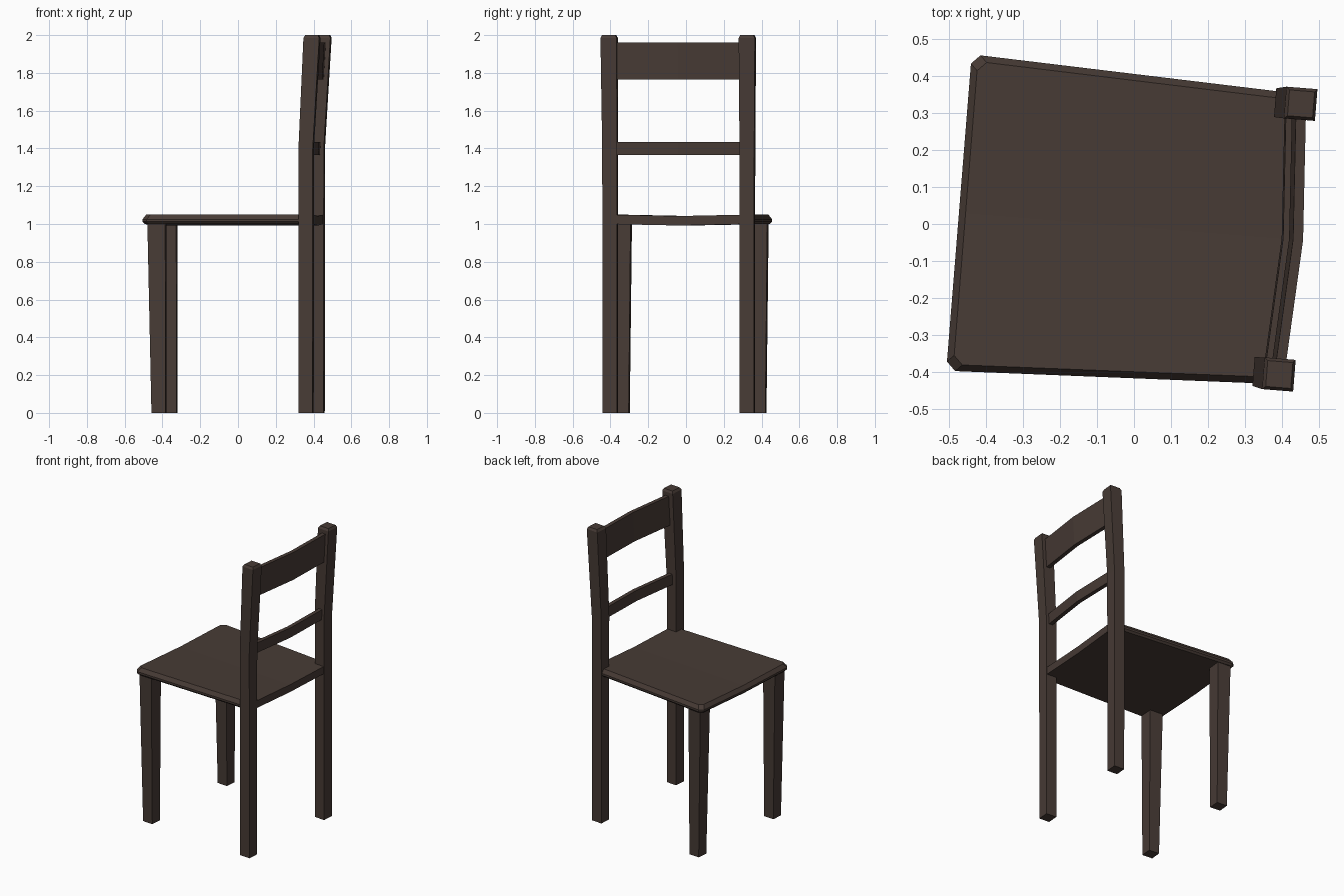
import bpy, bmesh, math

if "Cube" in bpy.data.objects:
    bpy.data.objects.remove(bpy.data.objects["Cube"])

ANGLE = math.radians(-4.6)      # the whole chair is turned slightly
OFFSET = -0.007                 # sideways centring in the chair's own frame

wood = bpy.data.materials.new("dark brown wood")
wood.diffuse_color = (0.064, 0.044, 0.036, 1)
wood.use_nodes = True
wood.node_tree.nodes["Principled BSDF"].inputs["Base Color"].default_value = wood.diffuse_color


def loft(name, rings, splits=()):
    """Skin a stack of point rings, cap both ends, turn it with the chair."""
    bm = bmesh.new()
    vs = [[bm.verts.new((x, y + OFFSET, z)) for x, y, z in r] for r in rings]
    n = len(vs[0])
    for a, b in zip(vs, vs[1:]):
        for i in range(n):
            j = (i + 1) % n
            bm.faces.new((a[i], a[j], b[j], b[i]))
    bm.faces.new(vs[0][::-1])
    bm.faces.new(vs[-1])
    for i, j in splits:         # crease the caps
        for r in (vs[0], vs[-1]):
            bmesh.ops.connect_verts(bm, verts=[r[i], r[j]])
    bmesh.ops.recalc_face_normals(bm, faces=bm.faces[:])
    me = bpy.data.meshes.new(name)
    bm.to_mesh(me)
    bm.free()
    me.materials.append(wood)
    ob = bpy.data.objects.new(name, me)
    ob.rotation_euler.z = ANGLE
    bpy.context.collection.objects.link(ob)
    return ob


def rect(x0, x1, y0, y1, z):
    return [(x0, y0, z), (x1, y0, z), (x1, y1, z), (x0, y1, z)]


# Seat: tapered slab with clipped front corners, chamfered rim, slight dip
def seat_ring(inset, z):
    xb, xf, c, dip = 0.425, -0.474 + inset, 0.024, 0.008
    hb, hf = 0.393 - inset, 0.428 - inset
    return [(xb, -hb, z), (xb, 0, z - dip), (xb, hb, z), (xf + c, hf, z),
            (xf, hf - c, z), (xf, 0, z - dip), (xf, c - hf, z), (xf + c, -hf, z)]


loft("seat", [seat_ring(0.012, 1.0), seat_ring(0, 1.012),
              seat_ring(0, 1.025), seat_ring(0.018, 1.05)], splits=[(1, 5)])

for side, label in ((-1, "right"), (1, "left")):
    # Front legs: widen towards the seat
    c = side * 0.363
    loft("front_leg_" + label,
         [rect(-0.427, -0.353, c - 0.037, c + 0.037, 0),
          rect(-0.448, -0.353, c - 0.047, c + 0.047, 1.01)])

    # Back posts: straight to the bend, then leaning back, chamfered on top
    rings = []
    for x, y, hx, hy, z in ((0.392, 0.3635, 0.037, 0.038, 0),
                            (0.392, 0.3645, 0.038, 0.039, 1.4),
                            (0.423, 0.367, 0.042, 0.043, 1.985),
                            (0.424, 0.367, 0.034, 0.035, 2.0)):
        rings.append(rect(x - hx, x + hx, side * y - hy, side * y + hy, z))
    loft("back_post_" + label, rings)


# Back slats: bowed backwards in the middle, leaning with the posts
def slat(name, z0, z1, back0, back1, thick=0.027, bow=0.02):
    rings = []
    for y, b in ((-0.345, 0), (0, bow), (0.345, 0)):
        rings.append([(back0 + b, y, z0), (back1 + b, y, z1),
                      (back1 + b - thick, y, z1), (back0 + b - thick, y, z0)])
    loft(name, rings)


slat("upper_slat", 1.765, 1.96, 0.428, 0.439)
slat("lower_slat", 1.365, 1.435, 0.408, 0.412)
